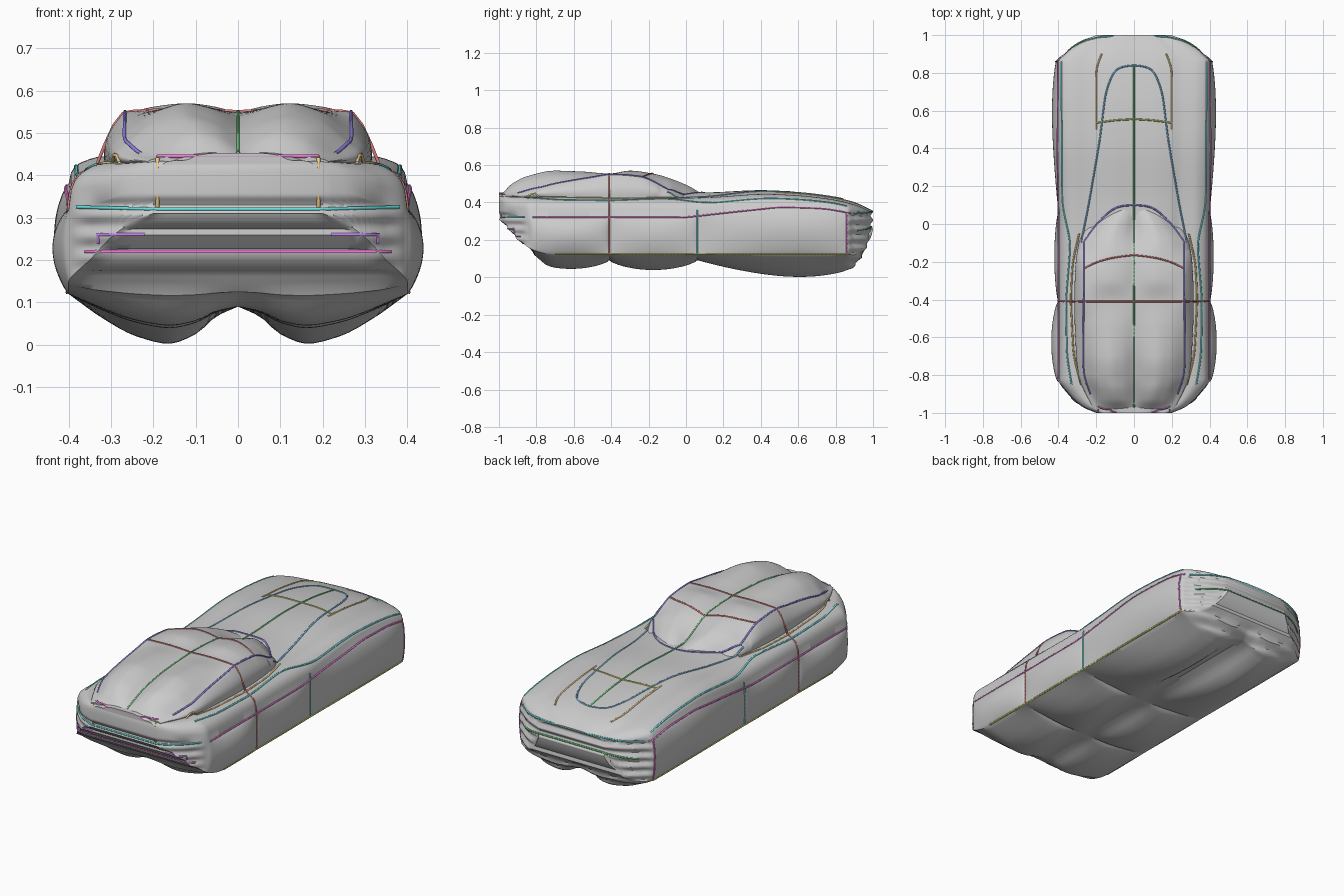
import bpy, bmesh, math
from mathutils import Vector
from mathutils.bvhtree import BVHTree

if "Cube" in bpy.data.objects:
    bpy.data.objects.remove(bpy.data.objects["Cube"])


def interp(tab, t):
    """Smooth (monotone Hermite) interpolation of (t, value) pairs."""
    if t <= tab[0][0]:
        return tab[0][1]
    if t >= tab[-1][0]:
        return tab[-1][1]
    i = max(k for k in range(len(tab) - 1) if tab[k][0] <= t)

    def slope(k):
        return (tab[k + 1][1] - tab[k][1]) / (tab[k + 1][0] - tab[k][0])

    def tangent(k):
        if k == 0 or k == len(tab) - 1:
            return slope(min(k, len(tab) - 2))
        a, b = slope(k - 1), slope(k)
        return 0 if a * b <= 0 else 2 * a * b / (a + b)

    h = tab[i + 1][0] - tab[i][0]
    s = (t - tab[i][0]) / h
    return (tab[i][1] * (2 * s**3 - 3 * s**2 + 1) + tab[i + 1][1] * (3 * s**2 - 2 * s**3)
            + h * (tangent(i) * (s**3 - 2 * s**2 + s) + tangent(i + 1) * (s**3 - s**2)))


def lobe(y, panels):
    """Pillow height between creases: (start, end, height, skew)."""
    for a, b, amp, skew in panels:
        if a < y < b:
            return amp * math.sin(math.pi * ((y - a) / (b - a)) ** skew) ** 0.6
    return 0


# Lengthwise profiles of the body
WIDTH = [(-1, .2), (-.97, .27), (-.9, .35), (-.82, .4), (0, .4), (.86, .4), (.9, .37), (.96, .29), (1, .2)]
DECK = [(-1, .45), (-.8, .455), (.1, .45), (.4, .462), (.6, .452), (.8, .425), (.9, .4), (1, .355)]
CREASE = [(-1, .37), (-.9, .33), (-.8, .32), (0, .32), (.15, .34), (.5, .38), (.75, .37), (.9, .34), (1, .31)]
SILL = [(-1, .31), (-.95, .255), (-.9, .2), (-.8, .14), (-.7, .12), (.9, .12), (.95, .135), (.98, .18), (1, .25)]
SIDES = [(-.84, -.41, .038, 1), (-.41, .06, .022, 1), (.06, .9, .034, 1.5)]
FLOORS = [(-.82, -.41, .05, 1), (-.41, .06, .056, 1), (.06, .96, .093, 1.4)]
SHOULDER = [(0, 0), (.25, -.03), (.48, .04), (.62, .18), (.8, .2), (.92, .36), (.98, .6), (1, 1)]
BELLY = [(0, 0), (.125, .25), (.25, .72), (.42, 1), (.6, .87), (.8, .5), (1, 0)]


def body_half(y):
    w, top, crease, sill = (interp(t, y) for t in (WIDTH, DECK, CREASE, SILL))
    bulge, drop = lobe(y, SIDES), lobe(y, FLOORS)
    pts = [(w * u, top - (top - crease) * interp(SHOULDER, u)) for u in
           [k / 24 for k in range(23)] + [.94, .965, .985, 1]]
    pts += [(w + bulge * math.sin(math.pi * (k / 24) ** .9) ** .8 if 0 < k < 24 else w,
             crease + (sill - crease) * k / 24) for k in range(1, 25)]
    under = .03 * min(1, max(0, (y + .85) / .1), max(0, (.95 - y) / .06))
    # stepped tail mouldings
    step = .008 * math.sin(sill * 125) if y < -.8 else 0
    pts += [(w * u, sill - under * (1 - u * u) - drop * interp(BELLY, u) + step * min(1, (1 - u) * 8))
            for u in [k / 20 for k in range(19, -1, -1)]]
    return pts


def bumper_ripple(y, z):
    """Horizontal grooves that wrap around the nose and the tail."""
    ramp = min(1, max(0, (abs(y) - .84) / .06)) * min(1, max(0, (.36 - z) / .03))
    return math.copysign(1, y) * .007 * ramp * (math.sin(z * 125 + 1) - 1)


# Lengthwise profiles of the cabin
ROOF_MID = [(-.98, .445), (-.93, .465), (-.8, .51), (-.6, .54), (-.4, .55), (-.2, .54), (0, .455), (.1, .43)]
ROOF_LOBE = [(-.98, .45), (-.93, .5), (-.85, .54), (-.7, .57), (-.55, .565), (-.41, .555), (-.3, .57),
             (-.18, .555), (0, .495), (.07, .455), (.1, .435)]
RAIL_X = [(-.98, .19), (-.9, .23), (-.8, .27), (-.1, .265), (0, .21), (.1, .1)]
RAIL_Z = [(-.98, .44), (-.85, .46), (-.7, .5), (-.5, .535), (-.4, .55), (-.25, .54), (-.1, .475), (0, .43), (.1, .42)]
BELT_X = [(-.98, .2), (-.85, .265), (-.7, .3), (-.4, .315), (-.2, .305), (-.1, .28), (0, .22), (.1, .11)]


def cabin_half(y):
    mid, top, rx, rz, bx = (interp(t, y) for t in (ROOF_MID, ROOF_LOBE, RAIL_X, RAIL_Z, BELT_X))
    roof = [(0, mid), (.25, mid + (top - mid) * .75), (.45, top), (.7, top - (top - rz) * .25), (1, rz)]
    pts = [(rx * k / 20, interp(roof, k / 20)) for k in range(21)]
    base = .425 if y < -.15 else .40
    pts += [(rx + (bx - rx) * k / 8 + .018 * math.sin(math.pi * k / 8), rz + (base - rz) * k / 8)
            for k in range(1, 9)]
    return pts + [(bx, .37), (0, .37)]


def loft(name, half, y0, y1, n, shift=lambda y, z: 0):
    bm = bmesh.new()
    rings = []
    for i in range(n + 1):
        y = y0 + (y1 - y0) * i / n
        h = half(y)
        loop = h + [(-x, z) for x, z in h[-2:0:-1]]
        rings.append([bm.verts.new((x, y + shift(y, z), z)) for x, z in loop])
    size = len(rings[0])
    for a, b in zip(rings, rings[1:]):
        for k in range(size):
            m = (k + 1) % size
            bm.faces.new((a[k], a[m], b[m], b[k]))
    # end caps made of horizontal strips
    for r in (rings[0], rings[-1]):
        for k in range(size // 2):
            strip = [r[k], r[k + 1], r[(-k - 1) % size], r[-k % size]]
            bm.faces.new(list(dict.fromkeys(strip)))
    bmesh.ops.recalc_face_normals(bm, faces=bm.faces)
    me = bpy.data.meshes.new(name)
    bm.to_mesh(me)
    tree = BVHTree.FromBMesh(bm)
    bm.free()
    ob = bpy.data.objects.new(name, me)
    bpy.context.collection.objects.link(ob)
    bpy.context.view_layer.objects.active = ob
    ob.select_set(True)
    bpy.ops.object.shade_smooth_by_angle(angle=math.radians(35))
    ob.select_set(False)
    return tree


trees = [loft("body_shell", body_half, -1, 1, 200, bumper_ripple), loft("cabin", cabin_half, -.98, .1, 108)]


# Coloured seam lines, projected onto the shell along one axis
def seam(name, color, axis, pts, mirror=True):
    ray = Vector({'top': (0, 0, -1), 'side': (-1, 0, 0), 'rear': (0, 1, 0), 'nose': (0, -1, 0)}[axis])
    plan = [Vector(pts[0])]
    for p, q in zip(pts, pts[1:]):
        p, q = Vector(p), Vector(q)
        n = max(2, int((q - p).length / .02))
        plan += [p.lerp(q, k / n) for k in range(1, n + 1)]
    if axis in ('top', 'side'):
        for _ in range(5):
            plan = [plan[0]] + [(a + b + c) / 3 for a, b, c in zip(plan, plan[1:], plan[2:])] + [plan[-1]]
    path = []
    for a, b in plan:
        p = Vector({'top': (a, b, 0), 'side': (0, a, b)}.get(axis, (a, 0, b)))
        hits = [h for h in (t.ray_cast(p - ray * 3, ray) for t in trees) if h[0] is not None]
        if hits:
            path.append(min(hits, key=lambda h: h[3])[0])
    mat = bpy.data.materials.new(name)
    mat.diffuse_color = (*color, 1)
    mat.use_nodes = True
    mat.node_tree.nodes["Principled BSDF"].inputs["Base Color"].default_value = mat.diffuse_color
    for sx in ((1, -1) if mirror else (1,)):
        cu = bpy.data.curves.new(name, 'CURVE')
        cu.dimensions = '3D'
        cu.bevel_depth = .0045
        cu.bevel_resolution = 1
        sp = cu.splines.new('POLY')
        sp.points.add(len(path) - 1)
        for q, p in zip(sp.points, path):
            q.co = (p.x * sx, max(-.996, min(.996, p.y)), p.z, 1)
        cu.materials.append(mat)
        bpy.context.collection.objects.link(bpy.data.objects.new(name, cu))


GREEN, TEAL, PINK = (.15, .6, .2), (.15, .75, .75), (.85, .2, .7)
OLIVE, BLUE, RED = (.65, .65, .15), (.3, .25, .85), (.7, .2, .2)
ORANGE, VIOLET = (.85, .6, .25), (.55, .25, .85)

seam("centre_seam", GREEN, 'top', [(0, -.97), (0, .84)], False)
seam("hood_ridge", (.2, .5, .75), 'top', [(0, .84), (.1, .83), (.15, .7), (.18, .45), (.24, .1), (.28, -.1)])
seam("hood_edge", ORANGE, 'top', [(.17, .9), (.2, .85), (.2, .5)])
seam("hood_cross_seam", OLIVE, 'top', [(0, .555), (.1, .55), (.2, .535)])
seam("windscreen_base", BLUE, 'top', [(0, .1), (.1, .095), (.2, 0), (.27, -.1)])
seam("roof_front_edge", RED, 'top', [(0, -.165), (.1, -.175), (.2, -.2), (.265, -.235)])
seam("roof_cross_seam", RED, 'top', [(0, -.41), (.397, -.41)])
seam("roof_rail", BLUE, 'top', [(.23, -.9), (.268, -.8), (.266, -.1)])
seam("window_belt", ORANGE, 'top', [(.28, -.85), (.32, -.7), (.335, -.4), (.325, -.2), (.29, -.05)])
seam("fender_line", TEAL, 'top', [(.33, -.85), (.355, -.7), (.36, -.4), (.335, -.1), (.38, .1), (.385, .86)])
seam("side_crease", PINK, 'side', [(-.82, .32), (0, .32), (.15, .338), (.5, .376), (.75, .368), (.88, .343)])
seam("sill_line", OLIVE, 'side', [(-.7, .124), (.88, .124)])
seam("rear_door_seam", RED, 'side', [(-.41, .125), (-.41, .42)])
seam("front_door_seam", TEAL, 'side', [(.06, .125), (.06, .36)])
seam("nose_corner", PINK, 'side', [(.86, .13), (.86, .34)])
seam("tail_panel_side", ORANGE, 'rear', [(.19, .325), (.19, .44)])
seam("tail_panel_top", PINK, 'rear', [(0, .445), (.19, .445)])
seam("tail_panel_base", TEAL, 'rear', [(0, .32), (.19, .32), (.38, .325)])
seam("tail_lamp_line", VIOLET, 'rear', [(.22, .26), (.33, .26), (.33, .24)])
seam("rear_bumper_line", PINK, 'rear', [(0, .22), (.36, .22)])
seam("nose_upper_line", TEAL, 'nose', [(0, .35), (.19, .35), (.37, .34)])
seam("nose_grille_line", GREEN, 'nose', [(0, .27), (.19, .27), (.35, .25)])
